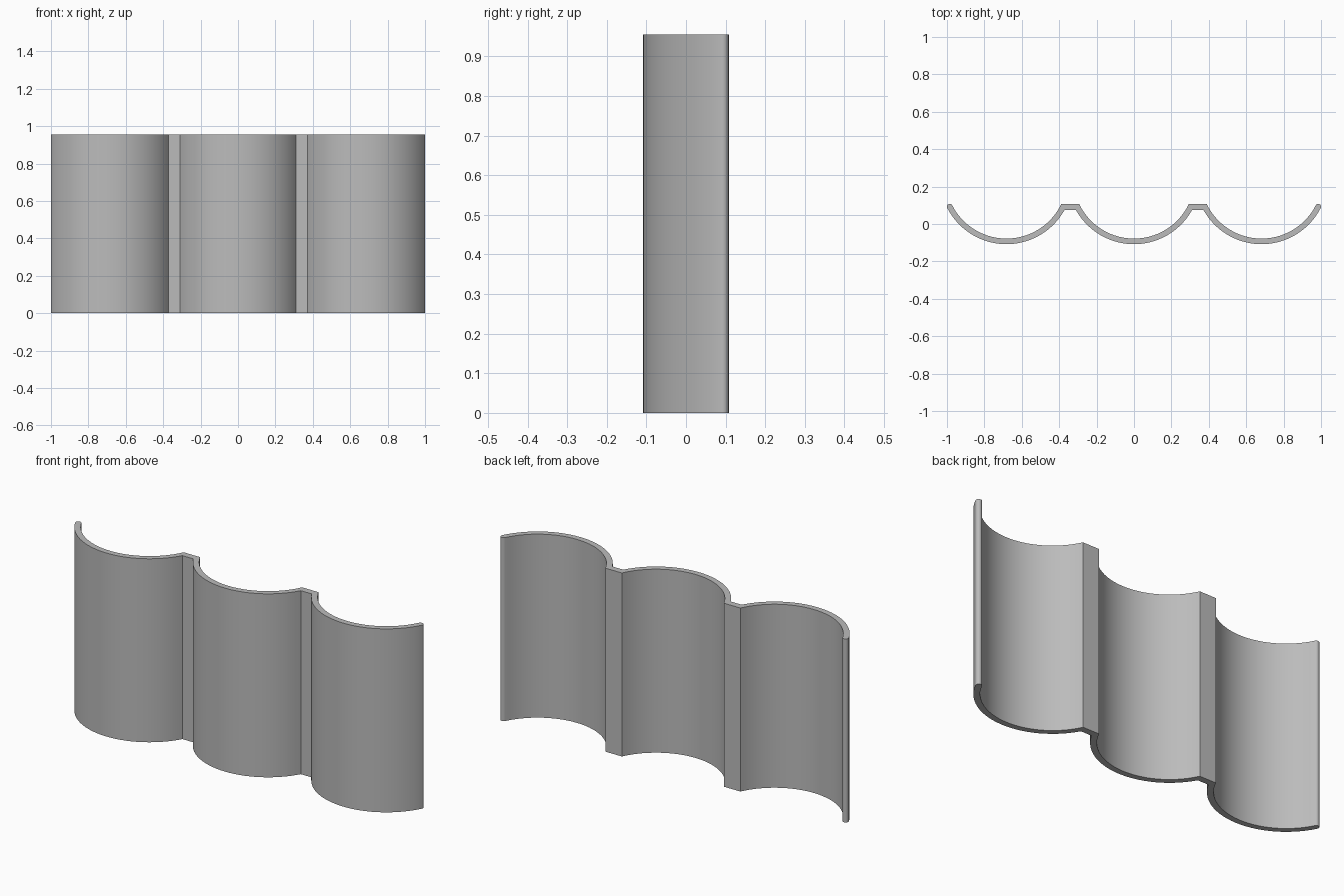
import bpy, bmesh
from math import sin, cos, asin, pi, radians

cube = bpy.data.objects.get("Cube")
if cube:
    bpy.data.objects.remove(cube, do_unlink=True)

HEIGHT = 0.955
SPACING = 0.682            # distance between neighbouring troughs
CENTRE_Y = 0.247           # axis of every trough
OUTER, WALL = 0.355, 0.03
INNER, MID = OUTER - WALL, OUTER - WALL / 2
BACK, LEDGE = 0.108, 0.074  # rear and front of the flat ribs
STEPS = 28

grey = bpy.data.materials.new("plain grey")
grey.use_nodes = True
colour = (0.5, 0.5, 0.5, 1)
grey.diffuse_color = colour
grey.node_tree.nodes["Principled BSDF"].inputs["Base Color"].default_value = colour


def dip(radius, y):
    """Angle below horizontal at which a trough arc reaches height y."""
    return asin((CENTRE_Y - y) / radius)


def arc(cx, radius, start, end):
    """Points from the left dip angle to the right dip angle."""
    a, b = pi + start, 2 * pi - end
    return [(cx + radius * cos(a + (b - a) * i / STEPS),
             CENTRE_Y + radius * sin(a + (b - a) * i / STEPS))
            for i in range(STEPS + 1)]


# Outline: front troughs left to right, rounded tip, rear troughs back again
tip = dip(MID, BACK - WALL / 2)
front, rear = [], []
for n in (-1, 0, 1):
    for points, radius, y in ((front, OUTER, LEDGE), (rear, INNER, BACK)):
        joint = dip(radius, y)
        points += arc(n * SPACING, radius, tip if n == -1 else joint,
                      tip if n == 1 else joint)

tip_x, tip_y = SPACING + MID * cos(tip), CENTRE_Y - MID * sin(tip)
right_cap = [(tip_x + WALL / 2 * cos(-tip + pi * i / 8),
              tip_y + WALL / 2 * sin(-tip + pi * i / 8)) for i in range(1, 8)]
left_cap = [(-x, y) for x, y in reversed(right_cap)]
outline = front + right_cap + rear[::-1] + left_cap

# Corrugated wall panel, extruded upward
bm = bmesh.new()
base = bm.faces.new([bm.verts.new((x, y, 0)) for x, y in outline])
top = bmesh.ops.extrude_face_region(bm, geom=[base], use_keep_orig=True)
bmesh.ops.translate(bm, vec=(0, 0, HEIGHT),
                    verts=[v for v in top["geom"] if isinstance(v, bmesh.types.BMVert)])
bmesh.ops.recalc_face_normals(bm, faces=bm.faces)
mesh = bpy.data.meshes.new("corrugated_panel")
bm.to_mesh(mesh)
bm.free()
mesh.materials.append(grey)
panel = bpy.data.objects.new("corrugated_panel", mesh)
bpy.context.collection.objects.link(panel)

# Smooth curves, crisp rims and rib corners
bpy.ops.object.select_all(action="DESELECT")
panel.select_set(True)
bpy.context.view_layer.objects.active = panel
bpy.ops.object.shade_smooth_by_angle(angle=radians(30))
